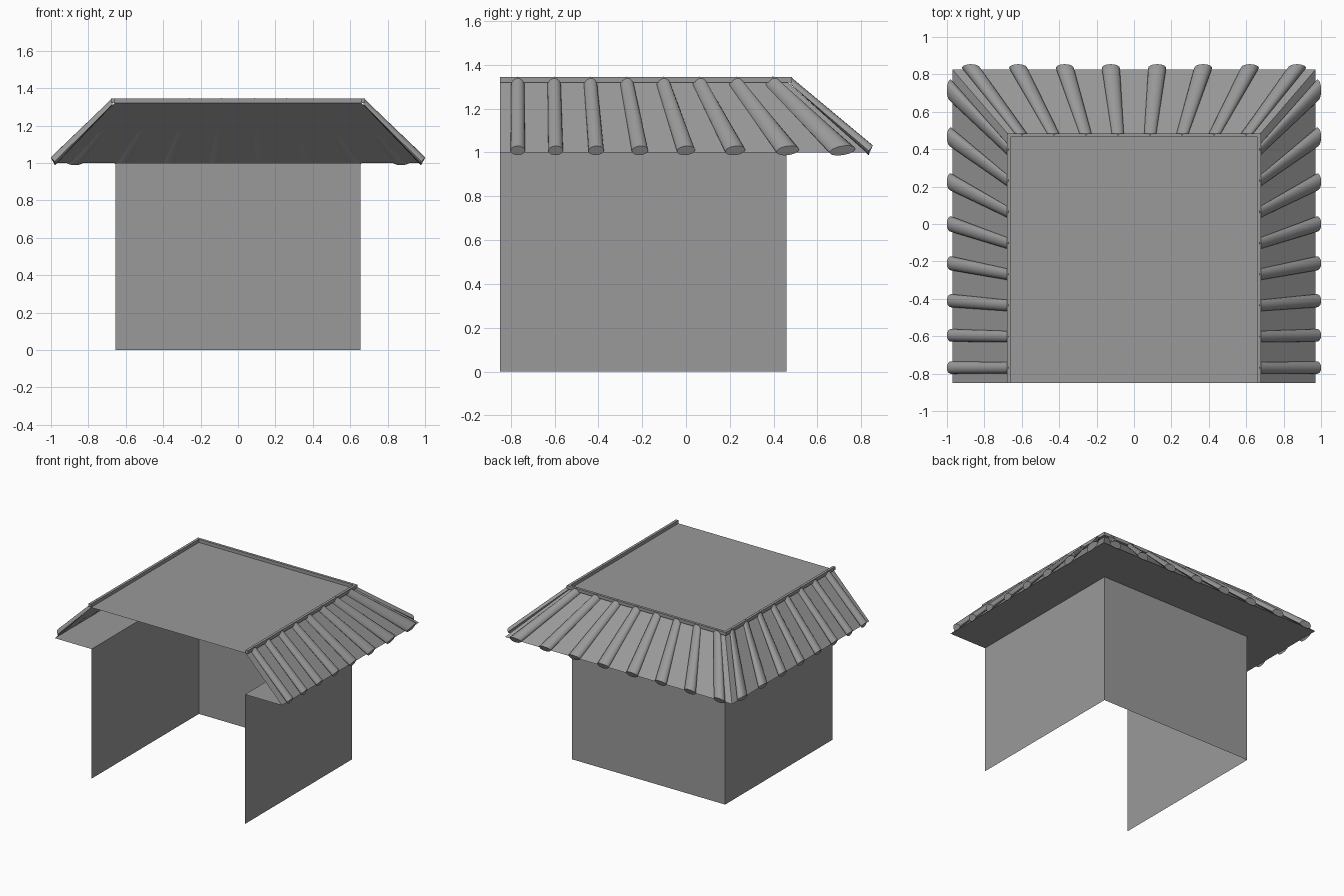
import bpy, math
from mathutils import Vector

if "Cube" in bpy.data.objects:
    bpy.data.objects.remove(bpy.data.objects["Cube"])

F, B = -0.85, 0.458          # front and back of the walls
EX, EY = 0.97, 0.825         # eave edge
RX, RY, RZ = 0.66, 0.465, 1.32  # flat roof edge

grey = bpy.data.materials.new("dark_grey")
grey.diffuse_color = (0.32, 0.32, 0.32, 1)
grey.use_nodes = True
grey.node_tree.nodes["Principled BSDF"].inputs["Base Color"].default_value = grey.diffuse_color


def mesh_object(name, verts, faces):
    me = bpy.data.meshes.new(name)
    me.from_pydata([tuple(v) for v in verts], [], faces)
    me.update()
    me.materials.append(grey)
    ob = bpy.data.objects.new(name, me)
    bpy.context.collection.objects.link(ob)
    return ob


def u_strip(name, a, b):
    """U-shaped band (left, back, right) between two profiles (x, y_back, z)."""
    v = []
    for x, y, z in (a, b):
        v += [(-x, F, z), (-x, y, z), (x, y, z), (x, F, z)]
    return mesh_object(name, v, [(i, i + 1, i + 5, i + 4) for i in range(3)])


def box(name, x0, x1, y0, y1, z0, z1):
    v = [(x, y, z) for x in (x0, x1) for y in (y0, y1) for z in (z0, z1)]
    return mesh_object(name, v, [(0, 1, 3, 2), (4, 6, 7, 5), (0, 4, 5, 1),
                                 (2, 3, 7, 6), (0, 2, 6, 4), (1, 5, 7, 3)])


def tile(name, top, end, along, normal, w0, w1, n=20):
    """Half-round tile resting on the slope, ending in a full oval at the eave."""
    up, normal = Vector((0, 0, 1)), Vector(normal).normalized()
    along = Vector(along)
    rings = ((Vector(top), w0, up * 0.034, up * 0.0),
             (Vector(end), w1, normal * 0.031, up * 0.02))
    v = []
    for c, w, above, below in rings:
        for i in range(n):
            a = 2 * math.pi * i / n
            h = math.sin(a)
            v.append(c + along * w * math.cos(a) + (above if h > 0 else below) * h)
    faces = [(i, (i + 1) % n, n + (i + 1) % n, n + i) for i in range(n)]
    faces.append(tuple(range(n, 2 * n)))
    ob = mesh_object(name, v, faces)
    bpy.ops.object.select_all(action='DESELECT')
    ob.select_set(True)
    bpy.context.view_layer.objects.active = ob
    bpy.ops.object.shade_smooth_by_angle(angle=math.radians(40))


# walls, soffit and sloping roof skirt
u_strip("walls", (0.655, B, 1.0), (0.655, B, 0.0))
u_strip("soffit", (EX, EY, 1.0), (0.655, B, 1.0))
u_strip("roof_slope", (RX, RY, RZ), (EX, EY, 1.0))

# flat roof top
mesh_object("roof_top", [(-RX, F, RZ), (RX, F, RZ), (RX, RY, RZ), (-RX, RY, RZ)],
            [(0, 1, 2, 3)])

# raised rim on three sides
for s, side in ((-1, "left"), (1, "right")):
    xs = sorted((s * 0.66, s * 0.68))
    box("rim_" + side, xs[0], xs[1], F, 0.485, 1.32, 1.345)
box("rim_back", -0.66, 0.66, 0.465, 0.485, 1.32, 1.345)

# side tiles, fanning out towards the back
ends = [-0.768, -0.595, -0.41, -0.21, 0.0, 0.225, 0.465, 0.715]
for s, side in ((-1, "left"), (1, "right")):
    for i, ye in enumerate(ends):
        t = i / 7
        tile(f"tile_{side}_{i}", (s * 0.672, -0.768 + 0.166 * i, 1.312),
             (s * 0.979, ye, 1.008), (0, 1, 0.15 * t), (s, 0, 1),
             0.030, 0.033 + 0.025 * t * t)

# back tiles, fanning out to both sides
for s, side in ((-1, "left"), (1, "right")):
    for i, xe in enumerate((0.124, 0.37, 0.62, 0.872)):
        tile(f"tile_back_{side}_{i}", (s * (0.086 + 0.171 * i), 0.477, 1.312),
             (s * xe, 0.834, 1.008), (1, 0, 0), (0, 0.31, 0.35), 0.032, 0.048)
